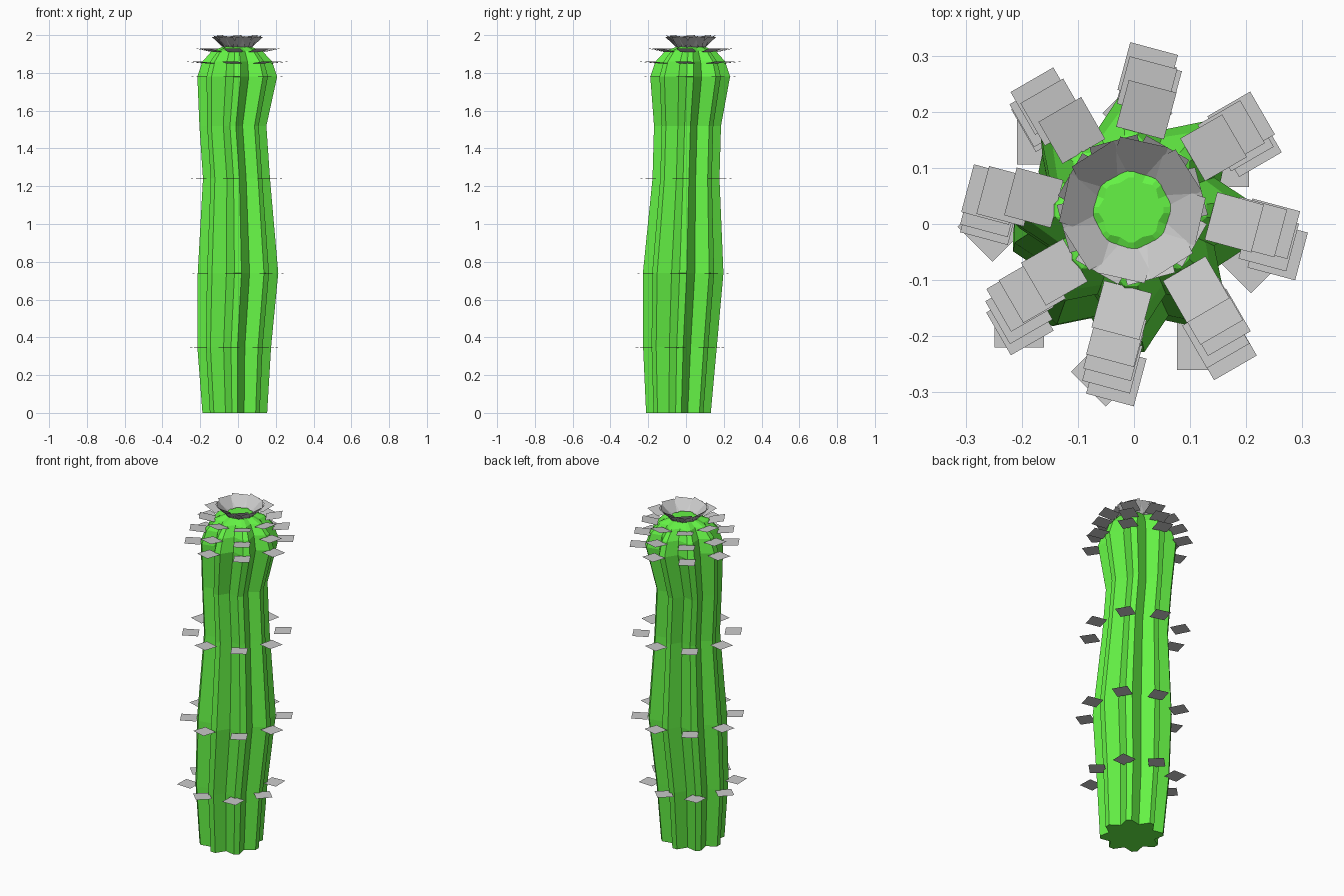
import bpy, bmesh
from math import radians, cos, sin
from mathutils import Matrix, Vector

if "Cube" in bpy.data.objects:
    bpy.data.objects.remove(bpy.data.objects["Cube"])

RIBS = 8

def add_object(name, bm, mat=None):
    me = bpy.data.meshes.new(name)
    bm.to_mesh(me)
    bm.free()
    ob = bpy.data.objects.new(name, me)
    bpy.context.collection.objects.link(ob)
    if mat:
        me.materials.append(mat)
    return ob

green = bpy.data.materials.new("green")
green.diffuse_color = (0.13, 0.9, 0.06, 1)
green.use_nodes = True
green.node_tree.nodes["Principled BSDF"].inputs["Base Color"].default_value = green.diffuse_color

# Ribbed stem: z, centre x, centre y, rib radius, valley ratio
sections = [
    (0.00, -0.017, -0.040, 0.172, 0.75),
    (0.35, -0.020, -0.032, 0.196, 0.75),
    (0.74, 0.000, -0.015, 0.214, 0.75),
    (1.24, -0.008, 0.000, 0.178, 0.75),
    (1.52, -0.027, 0.008, 0.178, 0.75),
    (1.78, -0.004, 0.022, 0.212, 0.75),
    (1.86, -0.004, 0.023, 0.185, 0.77),
    (1.915, -0.005, 0.024, 0.135, 0.80),
    (1.945, -0.005, 0.025, 0.058, 0.90),
]
bm = bmesh.new()
rings = []
for z, cx, cy, r, valley in sections:
    ring = []
    for i in range(RIBS):
        for da, k in ((-5, 1), (5, 1), (22.5, valley)):
            a = radians(i * 45 + da)
            ring.append(bm.verts.new((cx + r * k * cos(a), cy + r * k * sin(a), z)))
    rings.append(ring)
n = RIBS * 3
for lo, hi in zip(rings, rings[1:]):
    for i in range(n):
        j = (i + 1) % n
        bm.faces.new((lo[i], lo[j], hi[j], hi[i]))
bm.faces.new(rings[0][::-1])
bm.faces.new(rings[-1])
add_object("stem", bm, green)

def blade_ring(bm, centre, radius, tilt, spin=-15, shift=-7, size=0.088):
    """Eight square blades around a centre, leaning up by tilt."""
    h = size / 2
    for i in range(RIBS):
        turn = i * 45 + shift
        m = (Matrix.Translation(centre) @ Matrix.Rotation(radians(turn), 4, 'Z')
             @ Matrix.Translation((radius, 0, 0))
             @ Matrix.Rotation(radians(-tilt), 4, 'Y')
             @ Matrix.Rotation(radians(spin - shift), 4, 'Z'))
        bm.faces.new([bm.verts.new(m @ Vector(p)) for p in
                      ((-h, -h, 0), (h, -h, 0), (h, h, 0), (-h, h, 0))])

# Spine rows up the stem: z, centre x, centre y, radius, tilt, spin
bm = bmesh.new()
for z, cx, cy, r, tilt, spin in [
    (0.345, -0.022, -0.033, 0.232, 2, -45),
    (0.740, 0.000, -0.015, 0.258, 2, -15),
    (1.240, -0.008, 0.000, 0.250, 2, -15),
    (1.780, -0.006, 0.022, 0.250, 2, -15),
    (1.855, -0.004, 0.022, 0.225, 6, -15),
    (1.920, 0.000, 0.025, 0.180, 12, -15),
]:
    blade_ring(bm, (cx, cy, z), r, tilt, spin)
add_object("spines", bm)

# Crown of upright blades forming a bowl on top
bm = bmesh.new()
blade_ring(bm, (-0.003, 0.025, 1.962), 0.092, 45, -15)
blade_ring(bm, (-0.003, 0.025, 1.958), 0.094, 40, 15, 15.5)
zmax = max(v.co.z for v in bm.verts)
for v in bm.verts:
    v.co.z += 2.0 - zmax
add_object("crown_spines", bm)
